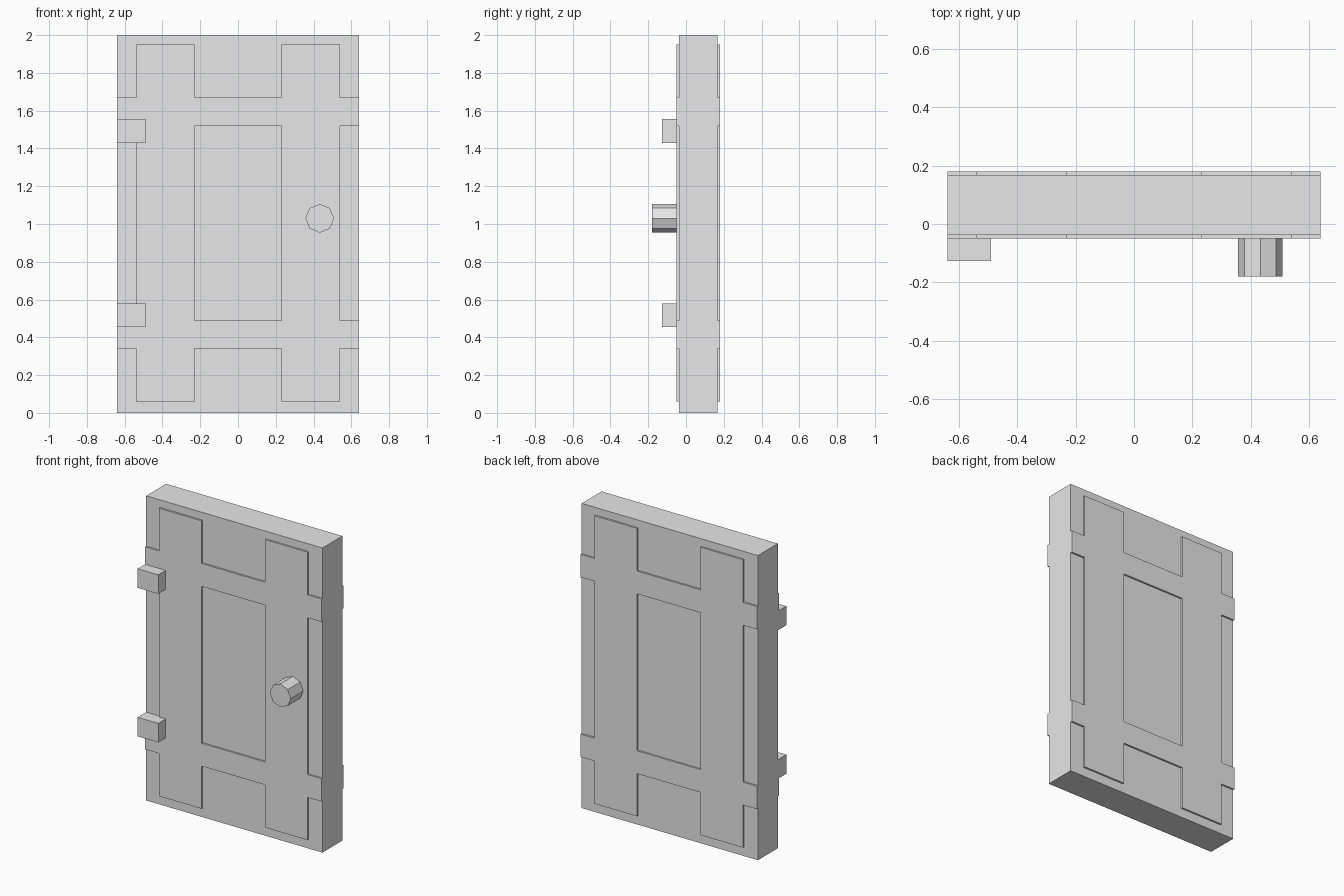
import bpy
import bmesh
from math import pi
from mathutils import Matrix, Vector

cube = bpy.data.objects.get("Cube")
if cube:
    bpy.data.objects.remove(cube, do_unlink=True)

# One plain grey for the whole door
GREY = (0.8, 0.8, 0.8, 1)
grey = bpy.data.materials.new("plain_grey")
grey.use_nodes = True
grey.diffuse_color = GREY
grey.node_tree.nodes["Principled BSDF"].inputs["Base Color"].default_value = GREY

HALF_W, HEIGHT = 0.64, 2.0
SLAB_FRONT, SLAB_BACK = -0.038, 0.168
TRIM_FRONT, TRIM_BACK = -0.05, 0.18


def finish(name, bm):
    bmesh.ops.recalc_face_normals(bm, faces=bm.faces)
    mesh = bpy.data.meshes.new(name)
    bm.to_mesh(mesh)
    bm.free()
    mesh.materials.append(grey)
    obj = bpy.data.objects.new(name, mesh)
    bpy.context.collection.objects.link(obj)
    return obj


def box(name, low, high):
    low, high = Vector(low), Vector(high)
    bm = bmesh.new()
    matrix = Matrix.Translation((low + high) / 2) @ Matrix.Diagonal((*(high - low), 1))
    bmesh.ops.create_cube(bm, size=1, matrix=matrix)
    return finish(name, bm)


def trim(name, y_start, y_end):
    """Crossing stiles and rails as one raised lattice."""
    xs = (-HALF_W, -0.54, -0.23, 0.23, 0.54, HALF_W)
    zs = (0.06, 0.34, 0.49, 1.52, 1.67, 1.95)
    bm = bmesh.new()
    for i in range(5):
        for j in range(5):
            if i % 2 or j % 2:
                corners = ((i, j), (i + 1, j), (i + 1, j + 1), (i, j + 1))
                bm.faces.new([bm.verts.new((xs[a], y_start, zs[b])) for a, b in corners])
    bmesh.ops.remove_doubles(bm, verts=bm.verts, dist=0.0001)
    raised = bmesh.ops.extrude_face_region(bm, geom=bm.faces[:], use_keep_orig=True)
    verts = [v for v in raised["geom"] if isinstance(v, bmesh.types.BMVert)]
    bmesh.ops.translate(bm, verts=verts, vec=(0, y_end - y_start, 0))
    return finish(name, bm)


# Door slab and raised trim on both sides
box("door_slab", (-HALF_W, SLAB_FRONT, 0), (HALF_W, SLAB_BACK, HEIGHT))
trim("front_trim", SLAB_FRONT, TRIM_FRONT)
trim("back_trim", SLAB_BACK, TRIM_BACK)

# Hinge blocks
for name, z in (("lower_hinge", 0.455), ("upper_hinge", 1.43)):
    box(name, (-HALF_W, -0.127, z), (-0.49, SLAB_FRONT, z + 0.125))

# Eight-sided knob
KNOB_FRONT = -0.18
depth = TRIM_FRONT - KNOB_FRONT
bm = bmesh.new()
bmesh.ops.create_cone(
    bm, cap_ends=True, segments=8, radius1=0.076, radius2=0.076, depth=depth,
    matrix=Matrix.Translation((0.433, KNOB_FRONT + depth / 2, 1.03)) @ Matrix.Rotation(pi / 2, 4, "X"))
finish("door_knob", bm)
